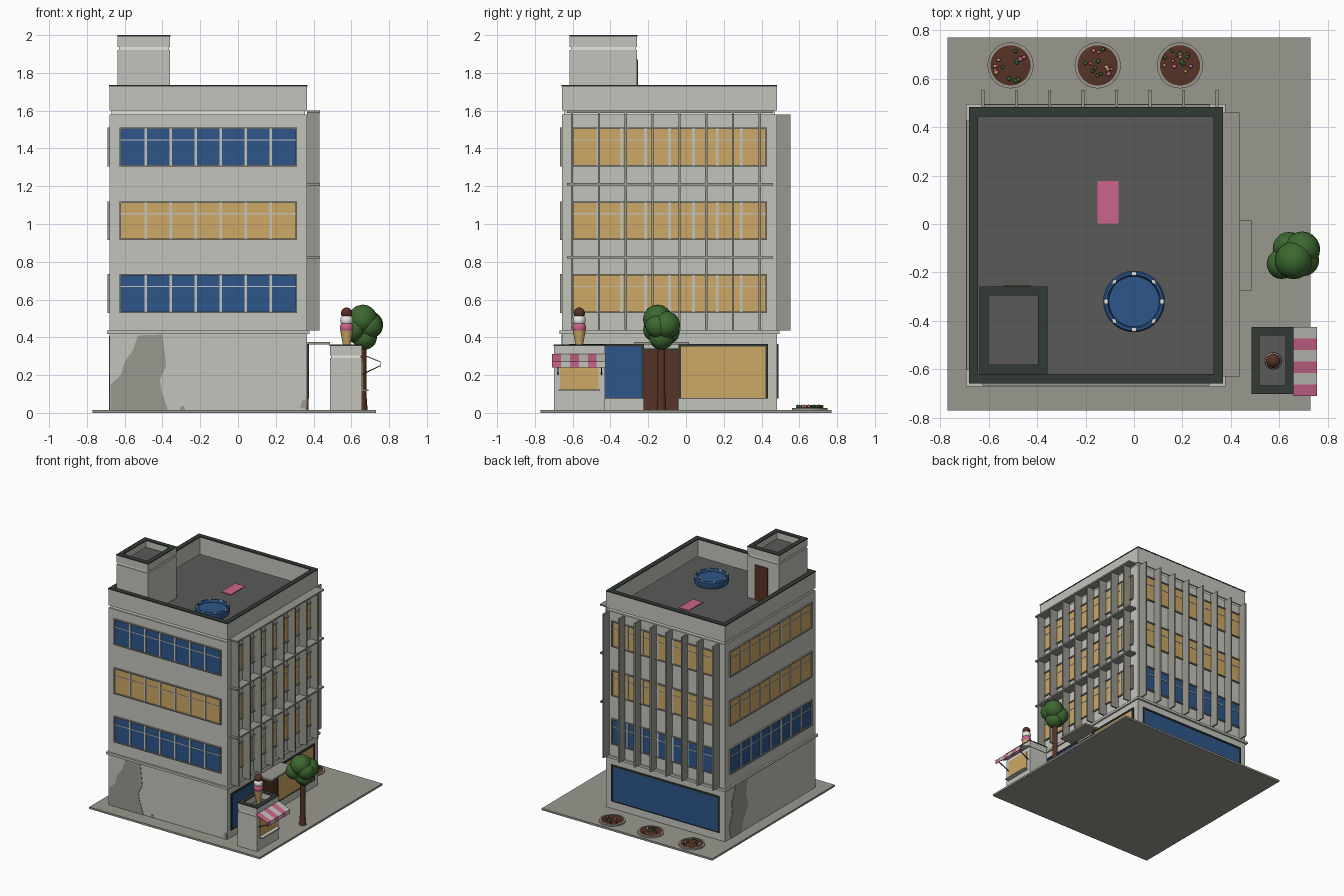
import bpy, bmesh, math, random
from mathutils import Matrix, Vector

if "Cube" in bpy.data.objects:
    bpy.data.objects.remove(bpy.data.objects["Cube"])

random.seed(4)

def mat(name, r, g, b):
    m = bpy.data.materials.new(name)
    lin = [((c / 255 + 0.055) / 1.055) ** 2.4 for c in (r, g, b)]
    m.diffuse_color = (*lin, 1)
    m.use_nodes = True
    m.node_tree.nodes["Principled BSDF"].inputs["Base Color"].default_value = m.diffuse_color
    return m

WALL = mat("light plaster", 196, 195, 189)
CONC = mat("concrete", 153, 152, 143)
ROOF = mat("roof grey", 90, 90, 88)
BLUE = mat("blue", 45, 86, 138)
TAN = mat("warm tan", 205, 168, 102)
PINK = mat("pink", 204, 100, 139)
GREEN = mat("leaf green", 60, 104, 48)
BROWN = mat("brown", 86, 50, 38)
DARK = mat("dark trim", 50, 58, 52)
WHITE = mat("white", 232, 232, 228)

def finish(name, bm, m, smooth=False):
    bmesh.ops.recalc_face_normals(bm, faces=bm.faces[:])
    me = bpy.data.meshes.new(name)
    bm.to_mesh(me)
    bm.free()
    me.materials.append(m)
    ob = bpy.data.objects.new(name, me)
    bpy.context.collection.objects.link(ob)
    if smooth:
        bpy.ops.object.select_all(action='DESELECT')
        ob.select_set(True)
        bpy.context.view_layer.objects.active = ob
        bpy.ops.object.shade_smooth_by_angle()
    return ob

def boxes(name, m, *bs):
    """Each box is x0, x1, y0, y1, z0, z1."""
    bm = bmesh.new()
    for x0, x1, y0, y1, z0, z1 in bs:
        M = Matrix.Translation(((x0 + x1) / 2, (y0 + y1) / 2, (z0 + z1) / 2)) @ \
            Matrix.Diagonal((abs(x1 - x0), abs(y1 - y0), abs(z1 - z0), 1))
        bmesh.ops.create_cube(bm, size=1, matrix=M)
    return finish(name, bm, m)

def ring(x0, x1, y0, y1, z0, z1, t):
    return [(x0, x1, y0, y0 + t, z0, z1), (x0, x1, y1 - t, y1, z0, z1),
            (x0, x0 + t, y0 + t, y1 - t, z0, z1), (x1 - t, x1, y0 + t, y1 - t, z0, z1)]

def lathe(name, m, prof, x, y, n=32):
    bm = bmesh.new()
    vs = [bm.verts.new((x + r, y, z)) for r, z in prof]
    es = [bm.edges.new(p) for p in zip(vs, vs[1:])]
    bmesh.ops.spin(bm, geom=vs + es, cent=(x, y, 0), axis=(0, 0, 1), angle=math.tau, steps=n)
    bmesh.ops.remove_doubles(bm, verts=bm.verts[:], dist=1e-5)
    return finish(name, bm, m, True)

def balls(name, m, bs, sub=3):
    bm = bmesh.new()
    for x, y, z, r in bs:
        bmesh.ops.create_icosphere(bm, subdivisions=sub, radius=r, matrix=Matrix.Translation((x, y, z)))
    return finish(name, bm, m, True)

def slab(name, m, pts, off):
    """Polygon extruded along an offset vector."""
    bm = bmesh.new()
    f = bm.faces.new([bm.verts.new(p) for p in pts])
    g = bmesh.ops.extrude_face_region(bm, geom=[f])["geom"]
    bmesh.ops.translate(bm, verts=[v for v in g if isinstance(v, bmesh.types.BMVert)], vec=off)
    return finish(name, bm, m)

X0, X1, Y0, Y1 = -0.68, 0.365, -0.656, 0.481

def on(side, u0, u1, z0, z1, d0, d1):
    """Box on one facade: u along the wall, d outwards."""
    return {"front": (u0, u1, Y0 - d1, Y0 - d0, z0, z1), "back": (u0, u1, Y1 + d0, Y1 + d1, z0, z1),
            "left": (X0 - d1, X0 - d0, u0, u1, z0, z1), "right": (X1 + d0, X1 + d1, u0, u1, z0, z1)}[side]

# Ground slab and main building
boxes("pavement", CONC, (-0.77, 0.73, -0.77, 0.77, 0, 0.015))
boxes("ground_floor", WALL, (X0, X1, Y0, Y1, 0.015, 0.42))
boxes("ledge", WALL, (X0 - 0.013, X1 + 0.013, Y0 - 0.015, Y1 + 0.015, 0.418, 0.436))
boxes("upper_floors", WALL, (X0, X1, Y0, Y1, 0.436, 1.58))
boxes("shadow_gap", WHITE, (X0 + .01, X1 - .01, Y0 + .01, Y1 - .01, 1.58, 1.588))
boxes("shadow_gap_rim", WHITE, *ring(X0 + .01, X1 - .01, Y0 + .01, Y1 - .01, 1.588, 1.60, 0.02))
boxes("roof_floor", ROOF, (X0 + .03, X1 - .03, Y0 + .03, Y1 - .03, 1.586, 1.592))
boxes("parapet", WALL, *ring(X0, X1, Y0, Y1, 1.6, 1.727, 0.035))
boxes("parapet_cap", DARK, *ring(X0 - .002, X1 + .002, Y0 - .002, Y1 + .002, 1.727, 1.735, 0.038))

# Window bands on four sides and three floors
def window_band(side, u0, u1, z0, z1, n, glass):
    tag = f"{side}_{round(z0 * 100)}"
    boxes("glass_" + tag, glass, on(side, u0, u1, z0, z1, 0, 0.003))
    t, w = 0.008, (u1 - u0) / n
    boxes("frame_" + tag, CONC, on(side, u0 - t, u1 + t, z0 - t, z0, 0, .012), on(side, u0 - t, u1 + t, z1, z1 + t, 0, .012),
          on(side, u0 - t, u0, z0, z1, 0, .012), on(side, u1, u1 + t, z0, z1, 0, .012))
    bars = [on(side, u0 + i * w - .007, u0 + i * w + .007, z0, z1, 0, .008) for i in range(1, n)]
    bars.append(on(side, u0, u1, z1 - .061, z1 - .054, 0, .006))
    boxes("mullions_" + tag, WALL, *bars)

for side, u0, u1, n, cols in (("front", -.62, .305, 7, (BLUE, TAN, BLUE)), ("back", -.62, .305, 7, (BLUE, TAN, TAN)),
                              ("left", -.595, .42, 8, (BLUE, TAN, TAN)), ("right", -.595, .42, 8, (TAN, TAN, TAN))):
    for z, c in zip((0.537, 0.922, 1.312), cols):
        window_band(side, u0, u1, z, z + 0.19, n, c)

# Sun-shade fins and shelves
boxes("back_fins", CONC, *[on("back", u - .006, u + .006, .436, 1.58, 0, .073) for u in [-.624 + .138 * i for i in range(8)]])
boxes("right_fins", CONC, *[on("right", u - .006, u + .006, .436, 1.59, 0, .066) for u in [-.603 + .142 * i for i in range(8)]])
boxes("right_shelves", CONC, *[on("right", -.63, .46, z - .006, z + .006, 0, .07) for z in (.823, 1.21, 1.594)])

# Shop windows, entrance and canopy
def shop(name, side, u0, u1, z0, z1, glass):
    t = 0.013
    boxes(name + "_glass", glass, on(side, u0, u1, z0, z1, 0, .004))
    boxes(name + "_frame", DARK, on(side, u0 - t, u1 + t, z1, z1 + t, 0, .01), on(side, u0 - t, u0, z0, z1, 0, .01),
          on(side, u1, u1 + t, z0, z1, 0, .01), on(side, u0 - t, u1 + t, z0 - .004, z0, 0, .01))

shop("back_shop", "back", -.62, .305, .08, .352, BLUE)
shop("right_shop_blue", "right", -.605, -.235, .08, .352, BLUE)
shop("right_shop_tan", "right", -.027, .42, .08, .352, TAN)
boxes("entrance_door", BROWN, on("right", -.225, -.04, .015, .33, 0, .008))
boxes("door_top_trim", DARK, on("right", -.225, -.04, .33, .342, 0, .012))
boxes("entrance_canopy", CONC, on("right", -.275, .015, .362, .376, 0, .122))

# Worn plaster patches
front = [(-.675, .015), (-.675, .15), (-.62, .2), (-.6, .27), (-.555, .335), (-.53, .41), (-.4, .415), (-.39, .335),
         (-.38, .25), (-.415, .175), (-.4, .1), (-.37, .015)]
slab("front_patch", CONC, [(u, Y0, z) for u, z in front], Vector((0, -.003, 0)))
left = [(.41, .015), (.43, .12), (.39, .2), (.4, .29), (.35, .41), (.2, .41), (.22, .3), (.19, .2), (.26, .1), (.27, .015)]
slab("left_patch", CONC, [(X0, u, z) for u, z in left], Vector((-.003, 0, 0)))
slab("small_patch", CONC, [(u, Y0, z) for u, z in ((-.31, .015), (-.3, .037), (-.285, .035), (-.28, .015))], Vector((0, -.003, 0)))
slab("corner_patch", CONC, [(u, Y0, z) for u, z in ((.33, .03), (.34, .065), (.36, .07), (.363, .015))], Vector((0, -.003, 0)))

# Stair house on the roof
a = (-.637, -.36, -.616, -.26)
boxes("stair_house", WALL, (*a, 1.59, 1.922))
boxes("stair_house_gap", WHITE, (a[0] + .006, a[1] - .006, a[2] + .006, a[3] - .006, 1.922, 1.938))
boxes("stair_house_parapet", WALL, *ring(*a, 1.938, 1.993, .035))
boxes("stair_house_cap", DARK, *ring(a[0] - .002, a[1] + .002, a[2] - .002, a[3] + .002, 1.993, 2.0, .038))
boxes("stair_house_roof", ROOF, (a[0] + .03, a[1] - .03, a[2] + .03, a[3] - .03, 1.938, 1.944))
boxes("roof_door", BROWN, (-.54, -.425, -.26, -.254, 1.592, 1.87))

# Roof pool and towel
lathe("pool", BLUE, [(0, 1.592), (.12, 1.592), (.127, 1.615), (.127, 1.638), (.12, 1.648), (.11, 1.648),
                     (.104, 1.636), (.104, 1.628), (0, 1.628)], 0, -.32, 40)
pads = [(.115 * math.cos(i * math.tau / 8), -.32 + .115 * math.sin(i * math.tau / 8)) for i in range(8)]
boxes("pool_pads", WHITE, *[(x - .008, x + .008, y - .008, y + .008, 1.64, 1.652) for x, y in pads])
boxes("towel", PINK, (-.15, -.063, .003, .178, 1.592, 1.598))

# Kiosk
k = (.487, .657, -.7, -.428)
boxes("kiosk", WALL, (*k, .015, .29))
boxes("kiosk_gap", WHITE, (k[0] + .005, k[1] - .005, k[2] + .005, k[3] - .005, .29, .305))
boxes("kiosk_parapet", WALL, *ring(*k, .305, .355, .031))
boxes("kiosk_cap", DARK, *ring(k[0] - .002, k[1] + .002, k[2] - .002, k[3] + .002, .355, .362, .034))
boxes("kiosk_roof", ROOF, (k[0] + .02, k[1] - .02, k[2] + .02, k[3] - .02, .303, .31))
boxes("kiosk_window", TAN, (.657, .661, -.668, -.462, .125, .275))
boxes("kiosk_counter", WALL, (.657, .69, -.675, -.455, .115, .123))

# Striped awning with valance and struts
prof = [(.657, .312), (.755, .272), (.755, .24), (.752, .24), (.752, .268), (.657, .306)]
for i in range(6):
    y = -.425 - .0475 * i
    slab(f"awning_stripe_{i}", PINK if i % 2 else WALL, [(x, y, z) for x, z in prof], Vector((0, -.0475, 0)))
for i, y in enumerate((-.68, -.45)):
    slab(f"awning_strut_{i}", DARK, [(.657, y, .2), (.753, y, .247), (.753, y, .253), (.657, y, .206)], Vector((0, .006, 0)))

# Ice cream sign
ix, iy = .575, -.565
lathe("cone", TAN, [(0, .31), (.01, .31), (.034, .435), (0, .437)], ix, iy, 20)
balls("pink_scoop", PINK, [(ix, iy, .452, .036)])
balls("white_scoop", WHITE, [(ix, iy, .49, .034)])
balls("brown_scoop", BROWN, [(ix, iy, .528, .03)])

# Tree
lathe("tree_trunk", BROWN, [(0, .015), (.026, .015), (.02, .1), (.02, .4), (0, .4)], .66, -.13, 12)
balls("tree_crown", GREEN, [(.61, -.165, .44, .062), (.64, -.1, .43, .067), (.695, -.105, .465, .074),
                            (.66, -.15, .495, .078), (.67, -.13, .4, .066), (.7, -.15, .46, .065)])

# Flower beds
for i, x in enumerate((-.51, -.15, .19)):
    lathe(f"bed_rim_{i}", CONC, [(.083, .015), (.083, .026), (.095, .026), (.095, .015)], x, .655)
    lathe(f"bed_soil_{i}", BROWN, [(.085, .015), (.084, .023), (0, .028)], x, .655)
    for name, m, n in (("leaves", GREEN, 8), ("pink_flowers", PINK, 4), ("tan_flowers", TAN, 3)):
        spots = []
        for _ in range(n):
            r, t = .07 * math.sqrt(random.random()), random.uniform(0, math.tau)
            spots.append((x + r * math.cos(t), .655 + r * math.sin(t), .034, random.uniform(.007, .01)))
        balls(f"{name}_{i}", m, spots, 2)
